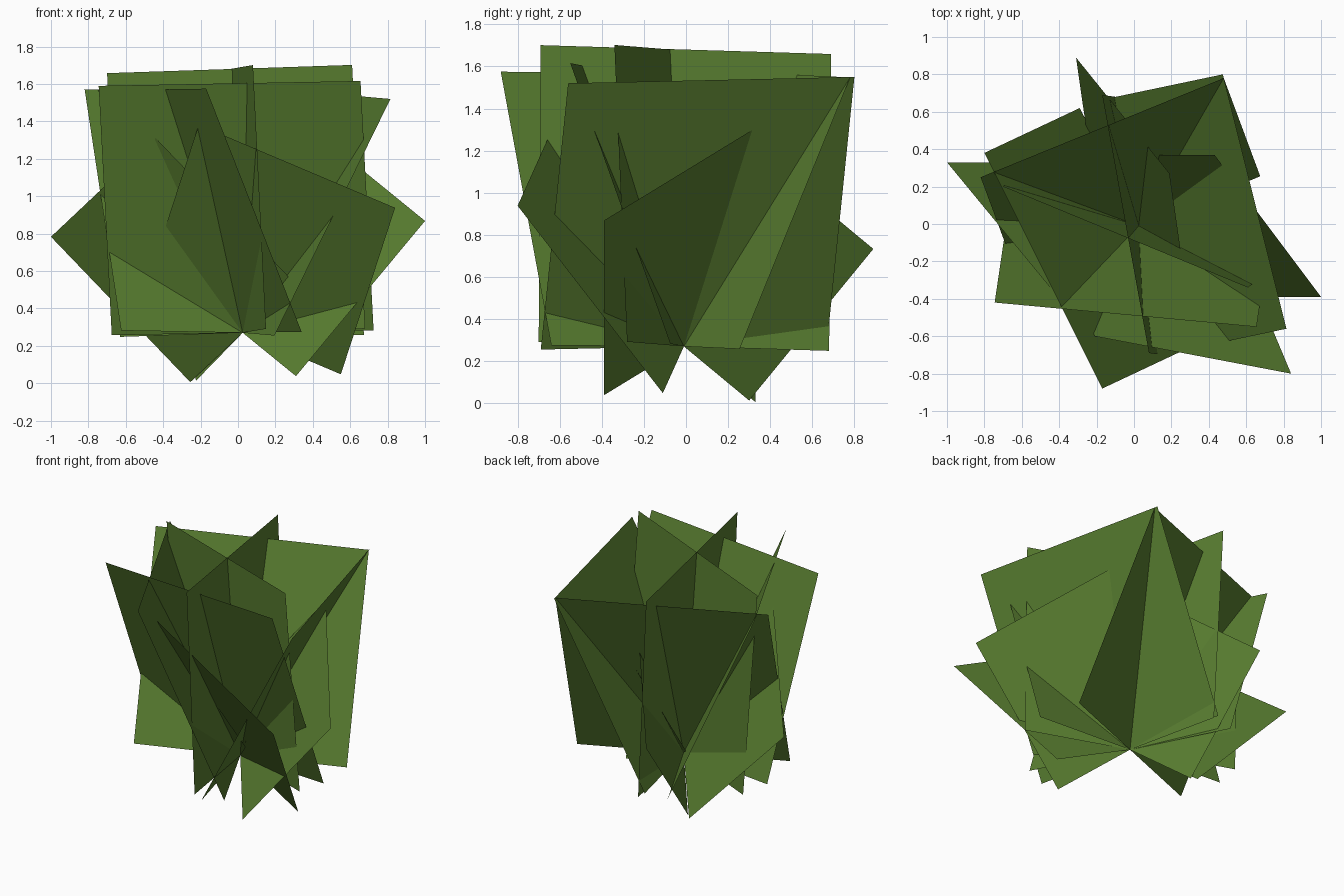
import bpy
from mathutils import Vector

if "Cube" in bpy.data.objects:
    bpy.data.objects.remove(bpy.data.objects["Cube"])

# One leaf green for the whole bush
green = bpy.data.materials.new("leaf_green")
green.diffuse_color = (0.10, 0.21, 0.03, 1.0)
green.use_nodes = True
green.node_tree.nodes["Principled BSDF"].inputs["Base Color"].default_value = green.diffuse_color

# All leaf cards share this point at the middle of their bottom edge
ROOT = Vector((0.025, -0.01, 0.27))


def leaf_card(name, half, rise):
    """Flat card: half = root to bottom corner, rise = bottom edge to top edge."""
    half, rise = Vector(half), Vector(rise)
    corners = [ROOT - half, ROOT + half, ROOT + half + rise, ROOT - half + rise]
    mesh = bpy.data.meshes.new(name)
    mesh.from_pydata(corners, [], [(0, 1, 2, 3)])
    mesh.materials.append(green)
    obj = bpy.data.objects.new(name, mesh)
    bpy.context.collection.objects.link(obj)


tiers = {
    # Two crossed cards standing upright in the core
    "upright_leaf": [
        ((0.125, -0.69, 0.021), (-0.07, 0.01, 1.41)),
        ((0.655, -0.27, 0.022), (-0.07, -0.06, 1.41)),
    ],
    # Four large cards leaning outwards
    "leaning_leaf": [
        ((0.70, -0.065, 0.013), (-0.07, -0.475, 1.333)),
        ((-0.17, 0.68, 0.015), (0.62, 0.13, 1.265)),
        ((0.65, 0.265, -0.012), (-0.195, 0.525, 1.29)),
        ((-0.315, 0.63, -0.005), (-0.51, -0.24, 1.30)),
    ],
    # Four smaller cards, spread wide and twisted sideways
    "spread_leaf": [
        ((0.285, -0.38, -0.232), (0.69, 0.0, 0.83)),
        ((0.525, -0.10, -0.222), (0.29, -0.69, 0.89)),
        ((-0.28, 0.34, -0.264), (-0.745, 0.0, 0.777)),
        ((-0.25, 0.31, -0.257), (-0.085, 0.59, 0.72)),
    ],
}

for name, cards in tiers.items():
    for i, (half, rise) in enumerate(cards, 1):
        leaf_card(f"{name}_{i}", half, rise)
